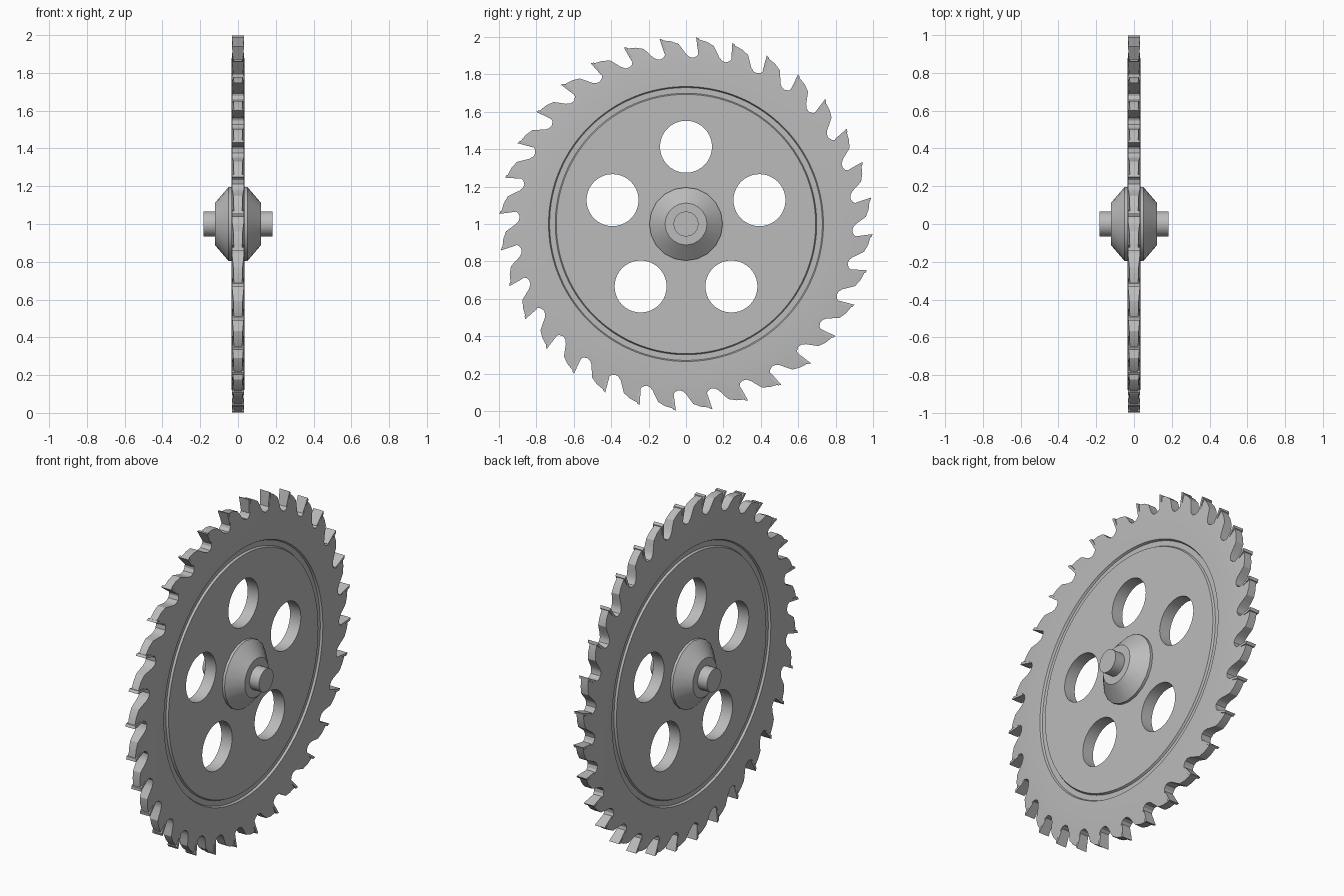
import bpy, bmesh, math
from mathutils import Matrix

cube = bpy.data.objects.get("Cube")
if cube:
    bpy.data.objects.remove(cube)

TEETH = 32
PITCH = 360 / TEETH
FIRST_TIP = 86.9          # degrees, measured from +y towards +z
CENTRE = 1.0

steel = bpy.data.materials.new("grey_steel")
steel.use_nodes = True
GREY = (0.5, 0.5, 0.5, 1)
steel.diffuse_color = GREY
steel.node_tree.nodes["Principled BSDF"].inputs["Base Color"].default_value = GREY


def polar(x, r, deg):
    a = math.radians(deg)
    return (x, r * math.cos(a), CENTRE + r * math.sin(a))


def bridge(bm, a, b):
    n = len(a)
    for i in range(n):
        j = (i + 1) % n
        bm.faces.new((a[i], a[j], b[j], b[i]))


def finish(bm, name, smooth=30):
    bmesh.ops.recalc_face_normals(bm, faces=bm.faces)
    mesh = bpy.data.meshes.new(name)
    bm.to_mesh(mesh)
    bm.free()
    ob = bpy.data.objects.new(name, mesh)
    bpy.context.collection.objects.link(ob)
    mesh.materials.append(steel)
    if smooth:
        shade(ob, smooth)
    return ob


def shade(ob, angle):
    bpy.ops.object.select_all(action='DESELECT')
    ob.select_set(True)
    bpy.context.view_layer.objects.active = ob
    bpy.ops.object.shade_smooth_by_angle(angle=math.radians(angle))


def lathe(name, profile, sides):
    """Revolve (x, radius) points around the axle and cap both ends."""
    bm = bmesh.new()
    rings = [[bm.verts.new(polar(x, r, 90 + 360 * i / sides)) for i in range(sides)]
             for x, r in profile]
    for a, b in zip(rings, rings[1:]):
        bridge(bm, a, b)
    bm.faces.new(rings[0])
    bm.faces.new(rings[-1])
    return finish(bm, name)


# Blade: toothed outline (angle after tip, radius, angle on the rim circle)
HALF, RIM = 0.035, 0.86
tooth = [(0.7, 0.99, 2.2), (3.5, 0.98, 3.7), (5.8, 0.963, 5.6), (7.0, 0.935, 7.0),
         (8.2, 0.908, 8.2), (9.4, 0.893, 9.4), (10.7, 0.89, 10.7), (11.9, 0.9, 11.9),
         (12.6, 0.92, 12.8)]
outline = [(FIRST_TIP - k * PITCH - t, r, FIRST_TIP - k * PITCH - c)
           for k in range(TEETH) for t, r, c in tooth]
# Inner circles (radius, half thickness) with the ring groove
circles = [(RIM, HALF), (0.735, HALF), (0.729, HALF - 0.012),
           (0.699, HALF - 0.012), (0.693, HALF)]

bm = bmesh.new()
edges = []
for side in (1, -1):
    loops = [[bm.verts.new(polar(side * (HALF - 0.1 * (r - RIM)), r, a))
              for a, r, c in outline]]
    for radius, x in circles:
        loops.append([bm.verts.new(polar(side * x, radius, c)) for a, r, c in outline])
    for a, b in zip(loops, loops[1:]):
        bridge(bm, a, b)
    bm.faces.new(loops[-1])
    edges.append(loops[0])
bridge(bm, *edges)
blade = finish(bm, "blade", smooth=0)

# Five round lightening holes
bm = bmesh.new()
for i in range(5):
    place = Matrix.Translation(polar(0, 0.413, 90 + 72 * i)) @ Matrix.Rotation(math.pi / 2, 4, 'Y')
    bmesh.ops.create_cone(bm, cap_ends=True, segments=40, radius1=0.139,
                          radius2=0.139, depth=0.3, matrix=place)
cutter = finish(bm, "hole_cutter", smooth=0)
cutter.hide_render = True
cut = blade.modifiers.new("holes", 'BOOLEAN')
cut.operation, cut.solver, cut.object = 'DIFFERENCE', 'EXACT', cutter
bpy.context.view_layer.objects.active = blade
bpy.ops.object.modifier_apply(modifier=cut.name)
bpy.data.objects.remove(cutter)
shade(blade, 30)

# Cutting tips: flared plates on the leading face of every tooth
tip_section = [(0, 1.0, 0.032), (0.9, 0.994, 0.031), (1.9, 0.917, 0.026), (1.0, 0.915, 0.026)]
bm = bmesh.new()
for k in range(TEETH):
    ends = [[bm.verts.new(polar(s * x, r, FIRST_TIP - k * PITCH - t)) for t, r, x in tip_section]
            for s in (1, -1)]
    bridge(bm, *ends)
    for end in ends:
        bm.faces.new(end)
finish(bm, "cutting_tips", smooth=0)

# Hub and axle
lathe("hub", [(-0.122, 0.112), (-0.05, 0.196), (0.05, 0.196), (0.122, 0.112)], 20)
lathe("axle", [(-0.183, 0.067), (0.183, 0.067)], 24)
